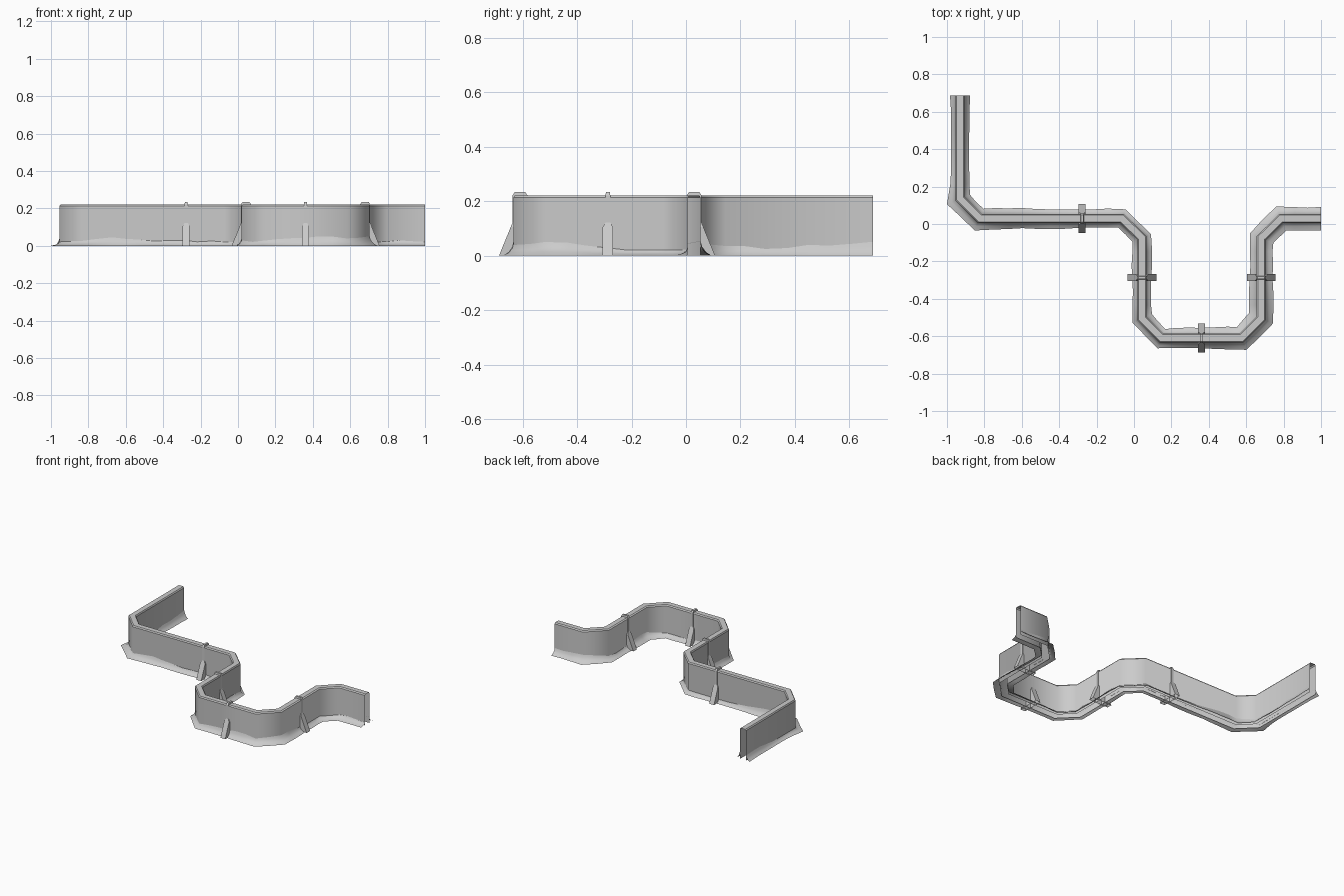
import bpy, bmesh, random
from mathutils import Vector

if "Cube" in bpy.data.objects:
    bpy.data.objects.remove(bpy.data.objects["Cube"])

random.seed(7)

# Centre line of the wall, seen from above
CORNERS = [Vector(p) for p in [
    (-0.93, 0.687), (-0.93, 0.135), (-0.825, 0.03), (-0.065, 0.03),
    (0.043, -0.075), (0.043, -0.505), (0.148, -0.61), (0.574, -0.61),
    (0.68, -0.505), (0.68, -0.075), (0.787, 0.03), (1.0, 0.03)]]


def sample_path(points, step):
    """Resample the path; each sample holds a position and mitred left normal."""
    def left(a, b):
        d = (b - a).normalized()
        return Vector((-d.y, d.x))
    dirs = [left(a, b) for a, b in zip(points, points[1:])]
    out = []
    for i, p in enumerate(points):
        a, b = dirs[max(i - 1, 0)], dirs[min(i, len(dirs) - 1)]
        m = (a + b).normalized()
        out.append((p, m / m.dot(a)))
        if i < len(dirs):
            n = max(1, round((points[i + 1] - p).length / step))
            out += [(p.lerp(points[i + 1], k / n), dirs[i]) for k in range(1, n)]
    return out


def sweep(name, path, profiles, crease):
    """Open ribbon; profiles run from the right of the path to the left."""
    bm = bmesh.new()
    rows = [[bm.verts.new((p.x + n.x * o, p.y + n.y * o, z)) for o, z in prof]
            for (p, n), prof in zip(path, profiles)]
    for r, s in zip(rows, rows[1:]):
        for j in range(len(r) - 1):
            f = bm.faces.new((r[j], s[j], s[j + 1], r[j + 1]))
            f.smooth = True
        if crease:
            for a, b in zip(r, s):
                bm.edges.get((a, b)).smooth = False
    return finish(name, bm)


def finish(name, bm):
    me = bpy.data.meshes.new(name)
    bm.to_mesh(me)
    bm.free()
    ob = bpy.data.objects.new(name, me)
    bpy.context.collection.objects.link(ob)
    return ob


# Thin wall with chamfered top, open at the ends and underneath
half = [(0.024, 0.0), (0.024, 0.214), (0.018, 0.222)]
wall = [(-o, z) for o, z in half] + half[::-1]
wall_path = sample_path(CORNERS, 10)
sweep("wall", wall_path, [wall] * len(wall_path), True)

# Uneven earth banks along both sides
bank_path = sample_path(CORNERS, 0.075)
for name, side in (("bank_right", -1), ("bank_left", 1)):
    profs = []
    h, w = 0.042, 0.058
    for p, n in bank_path:
        h = min(0.056, max(0.022, h + random.uniform(-0.012, 0.012)))
        w = min(0.066, max(0.048, w + random.uniform(-0.006, 0.006)))
        if side < 0 and (p - CORNERS[1]).length < 0.01:
            w = 0.07
        pr = [(side * w, 0.0), (side * (0.026 + 0.4 * (w - 0.024)), h * 0.28),
              (side * 0.029, h * 0.62), (side * 0.0235, h)]
        profs.append(pr if side < 0 else pr[::-1])
    sweep(name, bank_path, profs, False)


# Buttressed posts straddling the wall: (height, half depth, half width)
LEVELS = [(0, 0.077, 0.019), (0.105, 0.034, 0.019), (0.122, 0.027, 0.009),
          (0.222, 0.027, 0.009), (0.234, 0.019, 0.007)]


def post(name, x, y, along_x):
    bm = bmesh.new()
    rings = []
    for z, d, w in LEVELS:
        a, b = (w, d) if along_x else (d, w)
        rings.append([bm.verts.new((x + sx * a, y + sy * b, z))
                      for sx, sy in ((-1, -1), (1, -1), (1, 1), (-1, 1))])
    for r, s in zip(rings, rings[1:]):
        for k in range(4):
            bm.faces.new((r[k], r[(k + 1) % 4], s[(k + 1) % 4], s[k]))
    bm.faces.new(rings[-1])
    return finish(name, bm)


for i, (x, y, along_x) in enumerate([(-0.277, 0.03, True), (0.043, -0.287, False),
                                     (0.361, -0.61, True), (0.68, -0.287, False)]):
    post(f"post_{i + 1}", x, y, along_x)
